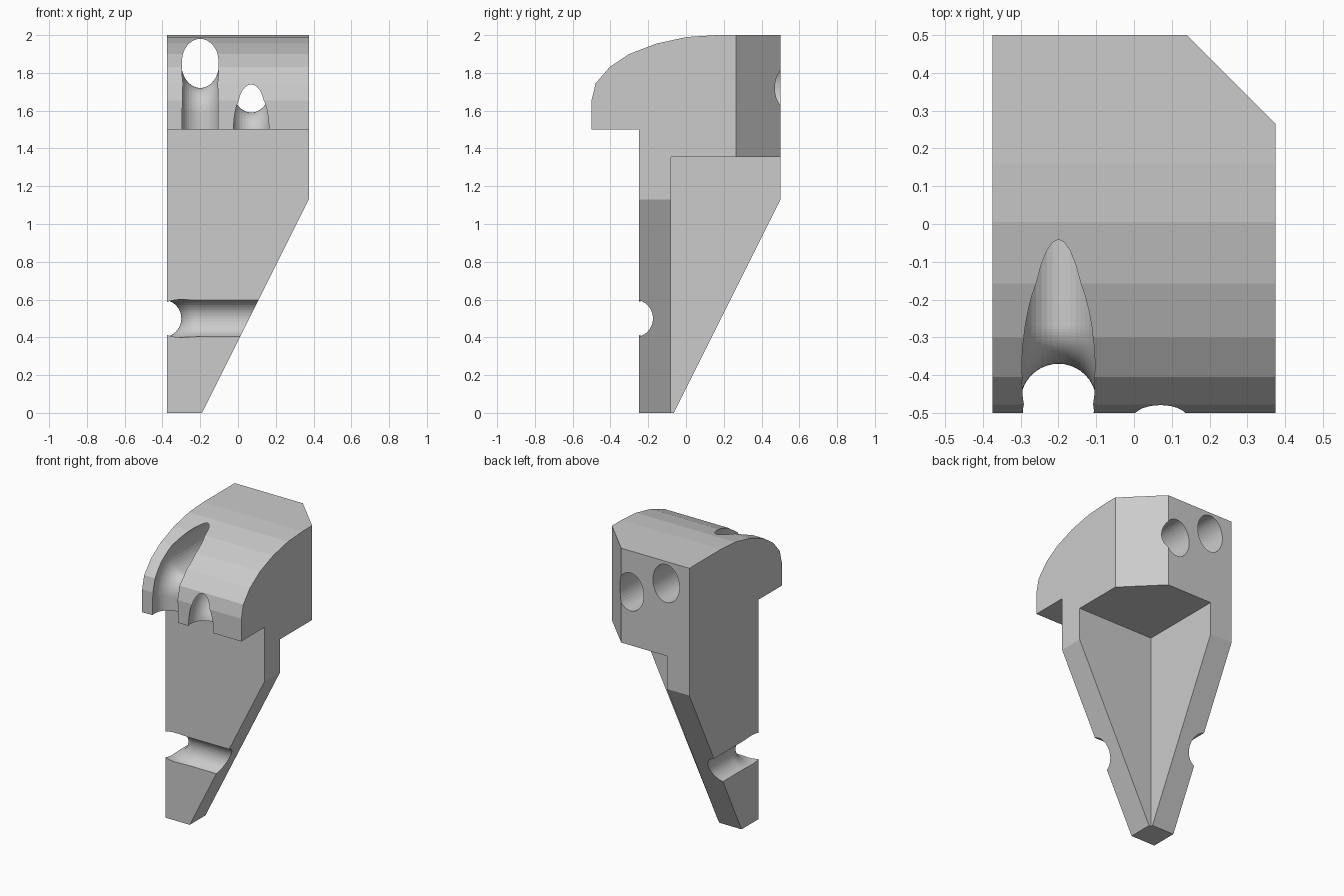
import bpy, bmesh, math

if "Cube" in bpy.data.objects:
    bpy.data.objects.remove(bpy.data.objects["Cube"])

grey = bpy.data.materials.new("plain_grey")
grey.diffuse_color = (0.6, 0.6, 0.6, 1)
grey.use_nodes = True
grey.node_tree.nodes["Principled BSDF"].inputs["Base Color"].default_value = grey.diffuse_color


def finish(name, bm):
    bmesh.ops.recalc_face_normals(bm, faces=bm.faces)
    mesh = bpy.data.meshes.new(name)
    bm.to_mesh(mesh)
    bm.free()
    obj = bpy.data.objects.new(name, mesh)
    bpy.context.collection.objects.link(obj)
    mesh.materials.append(grey)
    return obj


def prism(name, outline, low, high, place):
    """Extrude a 2D outline from low to high; place maps (a, b, depth) to xyz."""
    bm = bmesh.new()
    ends = [[bm.verts.new(place(a, b, d)) for a, b in outline] for d in (low, high)]
    n = len(outline)
    for end in ends:
        bm.faces.new(end)
    for i in range(n):
        j = (i + 1) % n
        bm.faces.new((ends[0][i], ends[0][j], ends[1][j], ends[1][i]))
    return finish(name, bm)


def bent_tube(name, place, bend=0.2, radius=0.1, length=1.0, sides=40, steps=20):
    """Round tube with one right-angle bend; place maps (p, q, w) to xyz."""
    path = [(-bend, -length, math.pi)]
    for i in range(steps + 1):
        t = math.pi - i * math.pi / 2 / steps
        path.append((bend * math.cos(t), bend * math.sin(t), t))
    path.append((length, bend, math.pi / 2))
    bm = bmesh.new()
    rings = []
    for p, q, t in path:
        ring = []
        for k in range(sides):
            a = 2 * math.pi * k / sides
            r = radius * math.cos(a)
            ring.append(bm.verts.new(place(p + r * math.cos(t), q + r * math.sin(t),
                                           radius * math.sin(a))))
        rings.append(ring)
    for r0, r1 in zip(rings, rings[1:]):
        for k in range(sides):
            m = (k + 1) % sides
            bm.faces.new((r0[k], r0[m], r1[m], r1[k]))
    bm.faces.new(rings[0])
    bm.faces.new(rings[-1])
    return finish(name, bm)


# Side profile (y, z): tapered leg and overhanging rounded head
profile = [(-0.25, 0), (-0.065, 0), (0.5, 1.13), (0.5, 2), (0.16, 2), (0.005, 1.99),
           (-0.157, 1.955), (-0.3, 1.9), (-0.405, 1.83), (-0.478, 1.745),
           (-0.5, 1.655), (-0.5, 1.5), (-0.25, 1.5)]
body = prism("hooked_peg", profile, -0.375, 0.375, lambda a, b, d: (d, a, b))

cutters = [
    # Taper of the right side
    prism("taper_cutter", [(-0.69, -1), (0.81, 2 - 0.0), (0.9, -1)][:1]
          + [(0.375 + 0.05, 1.23), (0.9, 1.23), (0.9, -1)], -1, 1,
          lambda a, b, d: (a, d, b)),
    # Inner corner removed, leaving an L-shaped leg
    prism("corner_cutter", [(-0.205, -0.08), (1, -0.08), (1, 1), (-0.205, 1)], -1, 1.355,
          lambda a, b, d: (a, b, d)),
    # Chamfered back right corner
    prism("chamfer_cutter", [(0.04, 0.6), (0.475, 0.165), (0.9, 0.6)], -1, 3,
          lambda a, b, d: (a, b, d)),
    # Groove round the lower leg
    bent_tube("groove_cutter", lambda p, q, w: (-0.2 + p, -0.075 - q, 0.5 + w)),
]
# Two bent channels through the head
for x0, z0 in ((-0.2, 1.59), (0.07, 1.46)):
    cutters.append(bent_tube(
        "channel_cutter",
        lambda p, q, w, x0=x0, z0=z0: (x0 + w, -0.27 + p, z0 + 1.3 * q)))

bpy.context.view_layer.objects.active = body
for cutter in cutters:
    cutter.hide_render = True
    mod = body.modifiers.new("cut", 'BOOLEAN')
    mod.operation = 'DIFFERENCE'
    mod.solver = 'EXACT'
    mod.object = cutter
    bpy.ops.object.modifier_apply(modifier=mod.name)
    bpy.data.objects.remove(cutter)
